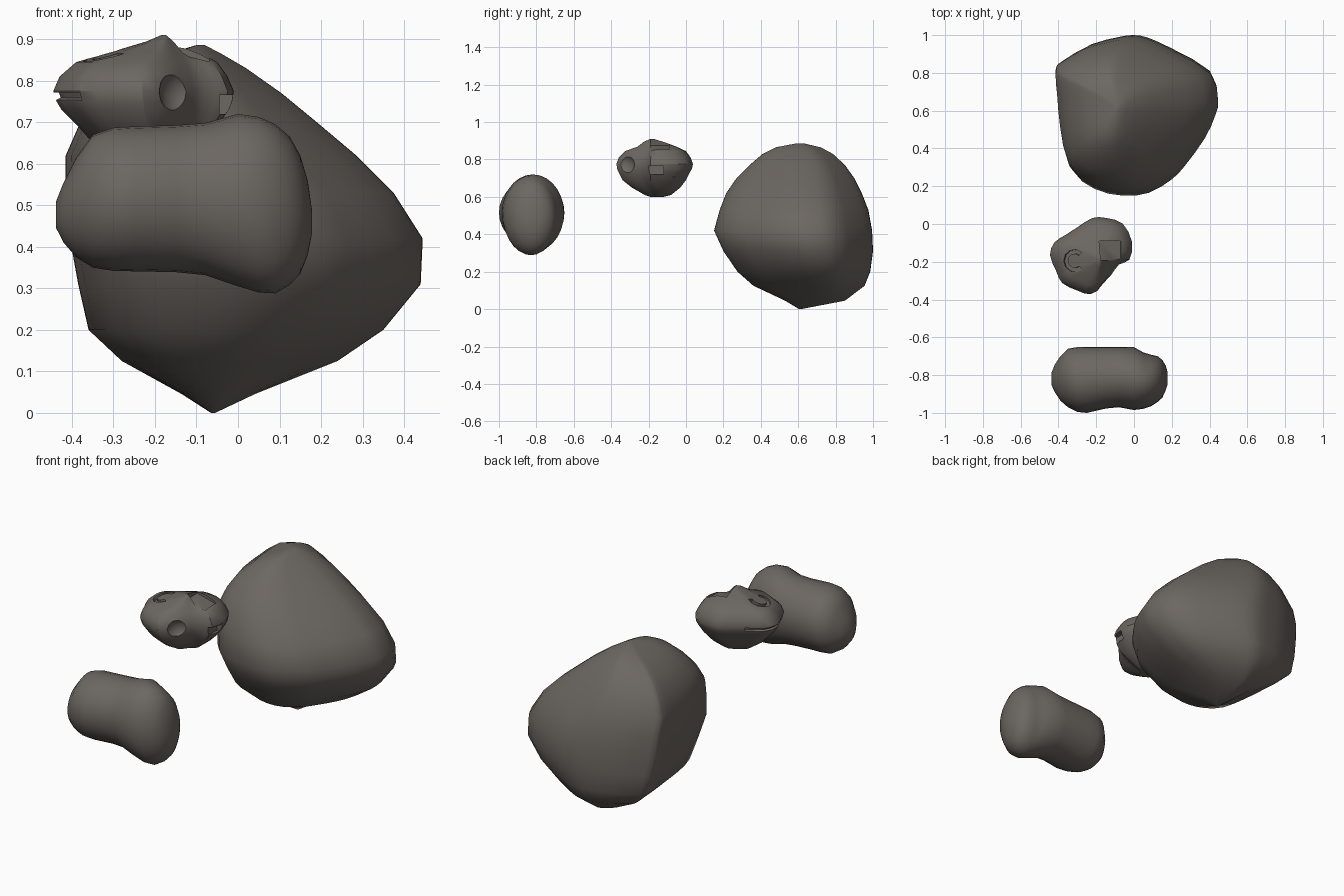
import bpy, bmesh, math
from mathutils import Vector

if "Cube" in bpy.data.objects:
    bpy.data.objects.remove(bpy.data.objects["Cube"])

rock_mat = bpy.data.materials.new("grey_brown_rock")
rock_mat.diffuse_color = (0.15, 0.135, 0.12, 1)
rock_mat.use_nodes = True
rock_mat.node_tree.nodes["Principled BSDF"].inputs["Base Color"].default_value = rock_mat.diffuse_color


def rounded(pts):
    """Double a closed outline with smooth midpoints."""
    out, n = [], len(pts)
    for i in range(n):
        a, b, c, d = (Vector(pts[(i + k) % n]) for k in (-1, 0, 1, 2))
        out += [b, (9 * (b + c) - a - d) / 16]
    return out


def loft(name, outline, rings, along_x=False):
    """Stretch an outline to each ring (t, a_min, a_max, b_min, b_max)."""
    a0, a1 = min(p[0] for p in outline), max(p[0] for p in outline)
    b0, b1 = min(p[1] for p in outline), max(p[1] for p in outline)
    bm = bmesh.new()
    loops = []
    for t, al, ah, bl, bh in rings:
        loop = []
        for p in outline:
            a = al + (ah - al) * (p[0] - a0) / (a1 - a0)
            b = bl + (bh - bl) * (p[1] - b0) / (b1 - b0)
            loop.append(bm.verts.new((t, a, b) if along_x else (a, b, t)))
        loops.append(loop)
    n = len(outline)
    for lo, hi in zip(loops, loops[1:]):
        for i in range(n):
            bm.faces.new((lo[i], lo[(i + 1) % n], hi[(i + 1) % n], hi[i]))
    bm.faces.new(loops[0])
    bm.faces.new(loops[-1])
    bmesh.ops.recalc_face_normals(bm, faces=bm.faces)
    return finish(name, bm)


def finish(name, bm):
    me = bpy.data.meshes.new(name)
    bm.to_mesh(me)
    bm.free()
    me.materials.append(rock_mat)
    ob = bpy.data.objects.new(name, me)
    bpy.context.collection.objects.link(ob)
    return ob


def smooth(ob, angle):
    ob.data.shade_smooth()
    ob.data.set_sharp_from_angle(angle=math.radians(angle))


def carve(ob, cutter):
    """Cut a shape out of a rock and throw the cutter away."""
    mod = ob.modifiers.new("carve", 'BOOLEAN')
    mod.operation, mod.solver, mod.object = 'DIFFERENCE', 'EXACT', cutter
    bpy.context.view_layer.objects.active = ob
    bpy.ops.object.modifier_apply(modifier=mod.name)
    bpy.data.objects.remove(cutter)


def box(center, size, rot=(0, 0, 0)):
    bm = bmesh.new()
    bmesh.ops.create_cube(bm, size=1)
    ob = finish("box_cutter", bm)
    ob.location, ob.scale, ob.rotation_euler = center, size, rot
    ob.hide_render = True
    return ob


# Large boulder: pointed below, lopsided peak on top
large_plan = [(-.42, .83), (-.39, .87), (-.25, .95), (-.1, .99), (-.02, 1), (.06, .985),
              (.2, .92), (.4, .8), (.44, .66), (.425, .58), (.37, .46), (.26, .31),
              (.19, .24), (.07, .17), (-.07, .155), (-.22, .19), (-.34, .29),
              (-.39, .5), (-.41, .7)]
large_rings = [(0, -.065, -.055, .605, .615), (.045, -.135, .04, .53, .85),
               (.125, -.28, .24, .36, .955), (.2, -.36, .35, .275, .985),
               (.31, -.385, .44, .2, 1), (.42, -.405, .445, .15, .995),
               (.53, -.415, .375, .18, .975), (.62, -.415, .285, .215, .94),
               (.7, -.38, .19, .27, .9), (.77, -.33, .105, .34, .85),
               (.83, -.25, .02, .41, .785), (.865, -.17, -.04, .48, .72),
               (.886, -.10, -.08, .59, .63)]
smooth(loft("large_boulder", rounded(large_plan), large_rings), 60)

# Peanut-shaped rock: oval sections along x with a waist
oval = [(math.cos(a), math.sin(a)) for a in (i * math.tau / 28 for i in range(28))]
peanut_rings = [(-.438, -.85, -.79, .445, .51), (-.42, -.89, -.745, .41, .555),
                (-.39, -.935, -.70, .375, .615), (-.35, -.97, -.66, .35, .67),
                (-.3, -.995, -.652, .342, .687), (-.25, -1, -.65, .341, .69),
                (-.15, -.977, -.65, .339, .693), (-.08, -.97, -.65, .332, .698),
                (0, -.985, -.652, .305, .72), (.05, -.978, -.68, .29, .713),
                (.09, -.965, -.692, .288, .695), (.125, -.942, -.70, .308, .665),
                (.15, -.92, -.72, .335, .62), (.168, -.88, -.75, .38, .56),
                (.178, -.85, -.785, .43, .49)]
smooth(loft("peanut_rock", oval, peanut_rings, along_x=True), 60)

# Small rock: flattened, with carved marks
small_plan = [(-.445, -.16), (-.42, -.09), (-.36, -.05), (-.3, -.01), (-.22, .04),
              (-.15, .04), (-.06, .01), (-.01, -.09), (-.025, -.185), (-.08, -.21),
              (-.13, -.28), (-.17, -.33), (-.23, -.37), (-.3, -.35), (-.38, -.31),
              (-.41, -.25)]
small_rings = [(.6, -.25, -.18, -.19, -.12), (.61, -.29, -.14, -.22, -.08),
               (.65, -.35, -.09, -.29, -.03), (.69, -.385, -.05, -.34, 0),
               (.73, -.425, -.022, -.36, .02), (.75, -.437, -.014, -.368, .032),
               (.775, -.445, -.01, -.372, .037), (.81, -.43, -.025, -.36, .025),
               (.845, -.39, -.05, -.325, 0), (.868, -.31, -.09, -.26, -.05),
               (.895, -.22, -.14, -.225, -.12), (.91, -.185, -.165, -.19, -.17)]
small = loft("small_rock", rounded(small_plan), small_rings)

# Long slit sunk into the left side
bm = bmesh.new()
bm.from_mesh(small.data)
slit = [f for f in bm.faces if .75 < f.calc_center_median().z < .775
        and f.calc_center_median().x < -.33 and f.calc_center_median().y > -.3]
bmesh.ops.inset_region(bm, faces=slit, thickness=.004, depth=0)
bmesh.ops.inset_region(bm, faces=slit, thickness=.002, depth=-.012)
bm.to_mesh(small.data)
bm.free()

# Notches on the right side and the square recess on top
carve(small, box((-.02, -.16, .743), (.05, .08, .045)))
carve(small, box((-.03, -.035, .7), (.05, .07, .02)))
carve(small, box((-.12, -.14, .895), (.12, .1, .07), (0, .25, 0)))

# C-shaped groove on top
bm = bmesh.new()
steps = 8
rows = []
for i in range(steps + 1):
    a = math.radians(50 + 260 * i / steps)
    rows.append([bm.verts.new((r * math.cos(a), r * math.sin(a), z))
                 for r, z in ((.038, 0), (.06, 0), (.06, .06), (.038, .06))])
for p, q in zip(rows, rows[1:]):
    for k in range(4):
        bm.faces.new((p[k], p[(k + 1) % 4], q[(k + 1) % 4], q[k]))
bm.faces.new(rows[0])
bm.faces.new(rows[-1])
bmesh.ops.recalc_face_normals(bm, faces=bm.faces)
groove = finish("groove_cutter", bm)
groove.location, groove.rotation_euler = (-.31, -.195, .848), (0, -.3, 0)
groove.hide_render = True
carve(small, groove)

# Round dent on the front
bm = bmesh.new()
bmesh.ops.create_icosphere(bm, subdivisions=3, radius=.07)
dent = finish("dent_cutter", bm)
dent.location = (-.12, -.345, .775)
dent.hide_render = True
carve(small, dent)
smooth(small, 32)
